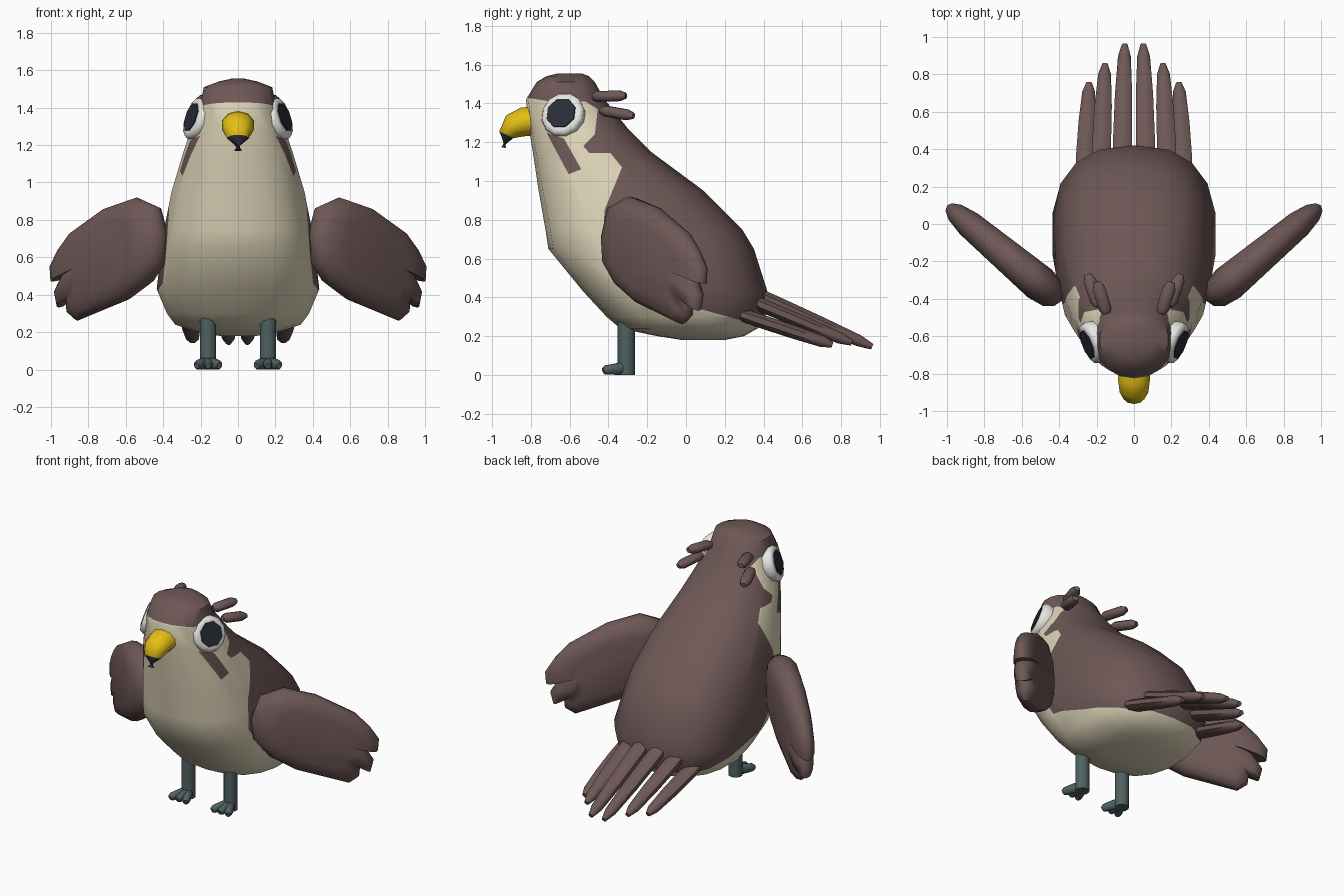
import bpy, bmesh, math
from mathutils import Vector

if "Cube" in bpy.data.objects:
    bpy.data.objects.remove(bpy.data.objects["Cube"])


def material(name, rgb):
    m = bpy.data.materials.new(name)
    m.diffuse_color = (*rgb, 1)
    m.use_nodes = True
    m.node_tree.nodes["Principled BSDF"].inputs["Base Color"].default_value = m.diffuse_color
    return m


BROWN = material("brown plumage", (0.155, 0.098, 0.094))
CREAM = material("cream breast", (0.73, 0.66, 0.48))
WHITE = material("eye white", (0.80, 0.80, 0.78))
DARK = material("dark slate", (0.023, 0.025, 0.039))
YELLOW = material("beak yellow", (0.78, 0.52, 0.008))
GREY = material("leg grey", (0.078, 0.118, 0.118))


def finish(name, bm, *mats):
    bmesh.ops.recalc_face_normals(bm, faces=bm.faces)
    me = bpy.data.meshes.new(name)
    bm.to_mesh(me)
    bm.free()
    for m in mats:
        me.materials.append(m)
    ob = bpy.data.objects.new(name, me)
    bpy.context.collection.objects.link(ob)
    return ob


def loft(rings):
    """Skin a list of closed rings and cap both ends."""
    bm = bmesh.new()
    vs = [[bm.verts.new(p) for p in r] for r in rings]
    n = len(vs[0])
    for a, b in zip(vs, vs[1:]):
        for i in range(n):
            j = (i + 1) % n
            bm.faces.new((a[i], a[j], b[j], b[i]))
    bm.faces.new(vs[0][::-1])
    bm.faces.new(vs[-1])
    return bm


def tube(path, radii, sides=8):
    """Elliptical tube; radii are (sideways, upward) for each path point."""
    pts = [Vector(p) for p in path]
    rings = []
    for i, p in enumerate(pts):
        t = (pts[min(i + 1, len(pts) - 1)] - pts[max(i - 1, 0)]).normalized()
        up = Vector((0, 1, 0)) if abs(t.z) > 0.95 else Vector((0, 0, 1))
        s = t.cross(up).normalized()
        u = s.cross(t)
        a, b = radii[i]
        rings.append([p + s * a * math.cos(k) + u * b * math.sin(k)
                      for k in (math.tau * (j + 0.5) / sides for j in range(sides))])
    return loft(rings)


def inside(y, z, poly):
    hit = False
    for (y1, z1), (y2, z2) in zip(poly, poly[1:] + poly[:1]):
        if (z1 > z) != (z2 > z) and y < (y2 - y1) * (z - z1) / (z2 - z1) + y1:
            hit = not hit
    return hit


def cut_outline(bm, poly):
    """Cut the faces crossed by each side of an outline drawn in the yz plane."""
    for a, b in zip(poly, poly[1:] + poly[:1]):
        lo = (min(a[0], b[0]), min(a[1], b[1]))
        hi = (max(a[0], b[0]), max(a[1], b[1]))
        geom = set()
        for f in bm.faces:
            ys = [v.co.y for v in f.verts]
            zs = [v.co.z for v in f.verts]
            if min(ys) <= hi[0] and max(ys) >= lo[0] and min(zs) <= hi[1] and max(zs) >= lo[1]:
                geom.update([f], f.edges, f.verts)
        if geom:
            bmesh.ops.bisect_plane(bm, geom=list(geom), dist=1e-4, plane_co=(0, *a),
                                   plane_no=(0, b[1] - a[1], a[0] - b[0]))


# Body and head: horizontal slices (z, front y, back y, half width)
SLICES = [(1.555, -0.66, -0.54, 0.035), (1.54, -0.72, -0.50, 0.105), (1.51, -0.77, -0.47, 0.185),
          (1.42, -0.825, -0.42, 0.205), (1.27, -0.81, -0.30, 0.26), (1.15, -0.79, -0.18, 0.30),
          (0.95, -0.76, 0.09, 0.36), (0.75, -0.725, 0.29, 0.40), (0.65, -0.71, 0.35, 0.415),
          (0.43, -0.53, 0.42, 0.44), (0.30, -0.41, 0.41, 0.385), (0.24, -0.34, 0.37, 0.34),
          (0.20, -0.15, 0.30, 0.22), (0.18, -0.02, 0.20, 0.10)]
SIDES = 18


def power(v, z):
    # rounder head, squarer body
    return math.copysign(abs(v) ** min(0.94, max(0.8, 0.8 + 0.25 * (z - 0.8))), v)


rings = []
for z, y0, y1, w in SLICES:
    ang = [math.tau * k / SIDES for k in range(SIDES)]
    rings.append([(w * power(math.sin(t), z), (y0 + y1) / 2 + (y1 - y0) / 2 * power(math.cos(t), z), z)
                  for t in ang])
body = loft(rings)

# Cream face, breast and belly, with a brown cheek stripe
BREAST = [(-0.95, 1.445), (-0.80, 1.425), (-0.70, 1.41), (-0.52, 1.41), (-0.455, 1.37),
          (-0.47, 1.24), (-0.53, 1.18), (-0.50, 1.145), (-0.39, 1.145), (-0.33, 1.07),
          (-0.42, 0.85), (-0.43, 0.65), (-0.30, 0.46), (0.0, 0.36), (0.27, 0.285),
          (0.60, 0.25), (0.60, 0.10), (-0.95, 0.10)]
STRIPE = [(-0.72, 1.25), (-0.63, 1.22), (-0.54, 1.06), (-0.605, 1.035)]
cut_outline(body, BREAST)
cut_outline(body, STRIPE)
for f in body.faces:
    c = f.calc_center_median()
    if inside(c.y, c.z, BREAST) and not inside(c.y, c.z, STRIPE):
        f.material_index = 1
finish("body", body, BROWN, CREAM)

# Hooked beak with a dark tip
beak = tube([(0, -0.77, 1.31), (0, -0.835, 1.305), (0, -0.888, 1.283), (0, -0.926, 1.238), (0, -0.940, 1.172)],
            [(0.09, 0.075), (0.089, 0.075), (0.08, 0.068), (0.058, 0.040), (0.022, 0.014)], 10)
for f in beak.faces:
    f.material_index = int(f.calc_center_median().z < 1.225 and f.calc_center_median().y < -0.9)
finish("beak", beak, YELLOW, DARK)

# Wing outline (x, z) with three feather tips
WING = [(0.39, 0.72), (0.43, 0.87), (0.54, 0.92), (0.70, 0.865), (0.89, 0.73), (0.955, 0.64),
        (1.0, 0.55), (0.995, 0.47), (0.935, 0.495), (0.975, 0.41), (0.96, 0.33), (0.91, 0.365),
        (0.905, 0.30), (0.86, 0.26), (0.60, 0.37), (0.47, 0.47), (0.40, 0.58)]
# Tail feathers: base and tip
TAIL = [((0.065, 0.28, 0.455), (0.05, 0.96, 0.145)),
        ((0.180, 0.28, 0.405), (0.155, 0.855, 0.165)),
        ((0.265, 0.24, 0.325), (0.24, 0.755, 0.155))]
# Head tufts: base and tip
TUFTS = [((0.145, -0.48, 1.435), (0.20, -0.31, 1.44)),
         ((0.19, -0.44, 1.365), (0.248, -0.27, 1.335))]

for s, side in ((1, "left"), (-1, "right")):
    # Wing: thick rounded plate swept backward
    rings = []
    for scale, off in ((0.62, -1), (0.86, -0.78), (0.97, -0.4), (1, 0), (0.97, 0.4), (0.86, 0.78), (0.62, 1)):
        ring = []
        for px, pz in WING:
            x = 0.69 + (px - 0.69) * scale
            z = 0.60 + (pz - 0.60) * scale
            t = off * (0.105 - 0.04 * (x - 0.4) / 0.6)
            ring.append((s * (x - 0.65 * t), -0.38 + 0.84 * (x - 0.43) + 0.76 * t, z))
        rings.append(ring)
    finish(side + "_wing", loft(rings), BROWN)

    # Tail feathers
    for i, (a, b) in enumerate(TAIL):
        a, b = Vector((s * a[0], *a[1:])), Vector((s * b[0], *b[1:]))
        path = [a.lerp(b, t) for t in (0, 0.25, 0.6, 0.9, 1)]
        finish(f"{side}_tail_feather_{i + 1}",
               tube(path, [(0.05, 0.034), (0.055, 0.038), (0.05, 0.037), (0.037, 0.032), (0.016, 0.016)]), BROWN)

    # Head tufts
    for i, (a, b) in enumerate(TUFTS):
        a, b = Vector((s * a[0], *a[1:])), Vector((s * b[0], *b[1:]))
        path = [a.lerp(b, t) for t in (0, 0.15, 0.8, 1)]
        finish(f"{side}_head_tuft_{i + 1}",
               tube(path, [(0.02, 0.016), (0.037, 0.03), (0.037, 0.03), (0.02, 0.016)]), BROWN)

    # Eye: rounded white rim and dark pupil plate
    n = Vector((s * 0.88, -0.35, 0.30)).normalized()
    c = Vector((s * 0.226, -0.635, 1.342))
    finish(side + "_eye_rim", tube([c + n * d for d in (-0.04, 0.0, 0.02, 0.026)],
                                   [(r, r) for r in (0.110, 0.118, 0.108, 0.090)], 12), WHITE)
    finish(side + "_pupil", tube([c + n * 0.025, c + n * 0.031], [(0.083, 0.083), (0.081, 0.081)], 8), DARK)

    # Leg and three toes
    x = s * 0.16
    finish(side + "_leg", tube([(x, -0.308, 0), (x, -0.308, 0.15), (x, -0.308, 0.32)], [(0.045, 0.045)] * 3, 10), GREY)
    for i, d in enumerate((-0.06, 0, 0.06)):
        path = [(x + d * t, -0.29 - 0.135 * t, h) for t, h in ((0, 0.035), (0.5, 0.03), (0.9, 0.025), (1, 0.02))]
        finish(f"{side}_toe_{i + 1}",
               tube(path, [(0.026, 0.036), (0.026, 0.032), (0.024, 0.026), (0.016, 0.018)]), GREY)

# Smooth shading with sharp edges kept
for ob in bpy.context.scene.objects:
    ob.select_set(True)
    bpy.context.view_layer.objects.active = ob
bpy.ops.object.shade_smooth_by_angle(angle=math.radians(50))
